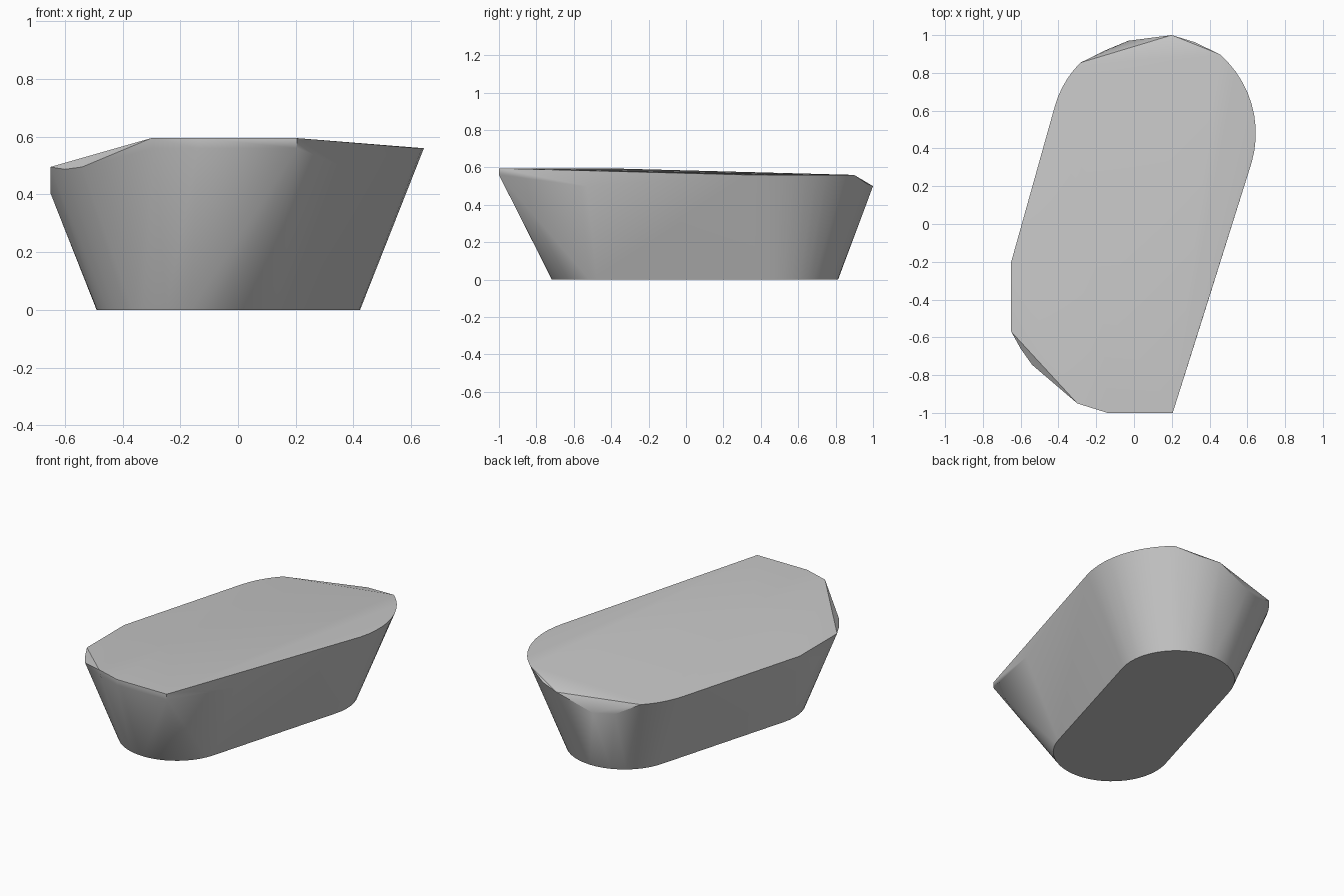
import bpy
import bmesh
from math import sin, cos, radians
from mathutils import Vector

if "Cube" in bpy.data.objects:
    bpy.data.objects.remove(bpy.data.objects["Cube"], do_unlink=True)

TILT = radians(16)                        # lean of the long axis in plan
BACK_CENTRE = Vector((0.09, 0.48, 0))
FRONT_CENTRE = Vector((-0.157, -0.384, 0))
BASE_RADIUS, FLARE = 0.333, 0.396
RIM, LOW_RIM, CREST = 0.56, 0.495, 0.595


def arc(centre, start, end, height, steps):
    """Points round a flared end cap, angles measured from the tilted axis."""
    radius = BASE_RADIUS + FLARE * height
    points = []
    for i in range(steps + 1):
        angle = radians(start + (end - start) * i / steps) - TILT
        points.append(centre + Vector((radius * cos(angle), radius * sin(angle), height)))
    return points


def make_material(name, value):
    material = bpy.data.materials.new(name)
    material.use_nodes = True
    colour = (value, value, value, 1)
    material.diffuse_color = colour
    material.node_tree.nodes["Principled BSDF"].inputs["Base Color"].default_value = colour
    return material


def build_hull(name, points, material):
    mesh = bpy.data.meshes.new(name)
    bm = bmesh.new()
    for point in points:
        bm.verts.new(point)
    result = bmesh.ops.convex_hull(bm, input=bm.verts[:])
    loose = {g for g in result["geom_interior"] + result["geom_unused"]
             if isinstance(g, bmesh.types.BMVert)}
    bmesh.ops.delete(bm, geom=list(loose), context="VERTS")
    bmesh.ops.dissolve_limit(bm, angle_limit=radians(0.5), verts=bm.verts, edges=bm.edges)
    bmesh.ops.recalc_face_normals(bm, faces=bm.faces)
    bm.to_mesh(mesh)
    bm.free()
    mesh.materials.append(material)
    obj = bpy.data.objects.new(name, mesh)
    bpy.context.collection.objects.link(obj)
    bpy.ops.object.select_all(action="DESELECT")
    obj.select_set(True)
    bpy.context.view_layer.objects.active = obj
    bpy.ops.object.shade_smooth_by_angle(angle=radians(30))


# Stadium-shaped foot
foot = arc(BACK_CENTRE, 0, 180, 0, 24) + arc(FRONT_CENTRE, 180, 360, 0, 24)

# Rounded back rim, high on one side of the chip and low on the other
rim = arc(BACK_CENTRE, 0, 65, RIM, 10) + arc(BACK_CENTRE, 151, 180, LOW_RIM, 5)

# Chipped back corner
back_chip = [(-0.15, 0.92, 0.425), (-0.03, 0.97, 0.42), (0.2, 1, 0.5), (0.32, 0.963, 0.515)]

# Blunt flank and its low worn edge
flank = [(-0.65, -0.2, LOW_RIM), (-0.65, -0.57, LOW_RIM), (-0.65, -0.384, 0.405),
         (-0.6, -0.66, 0.487), (-0.54, -0.745, LOW_RIM)]

# Bend in the wall where it runs on to the sharp front corner
wall_bend = arc(FRONT_CENTRE, -4, 0, 0.5, 1)

# Upright front lip and the crest of the sloping top
front_lip = [(x, -1, z) for x in (-0.14, 0.205) for z in (RIM, CREST)]
crest = [(-0.29, -0.95, RIM), (-0.3, -0.95, CREST), (-0.17, -0.41, CREST)]

stone = make_material("stone grey", 0.57)
build_hull("faceted_stone_block",
           foot + rim + back_chip + flank + wall_bend + front_lip + crest, stone)
